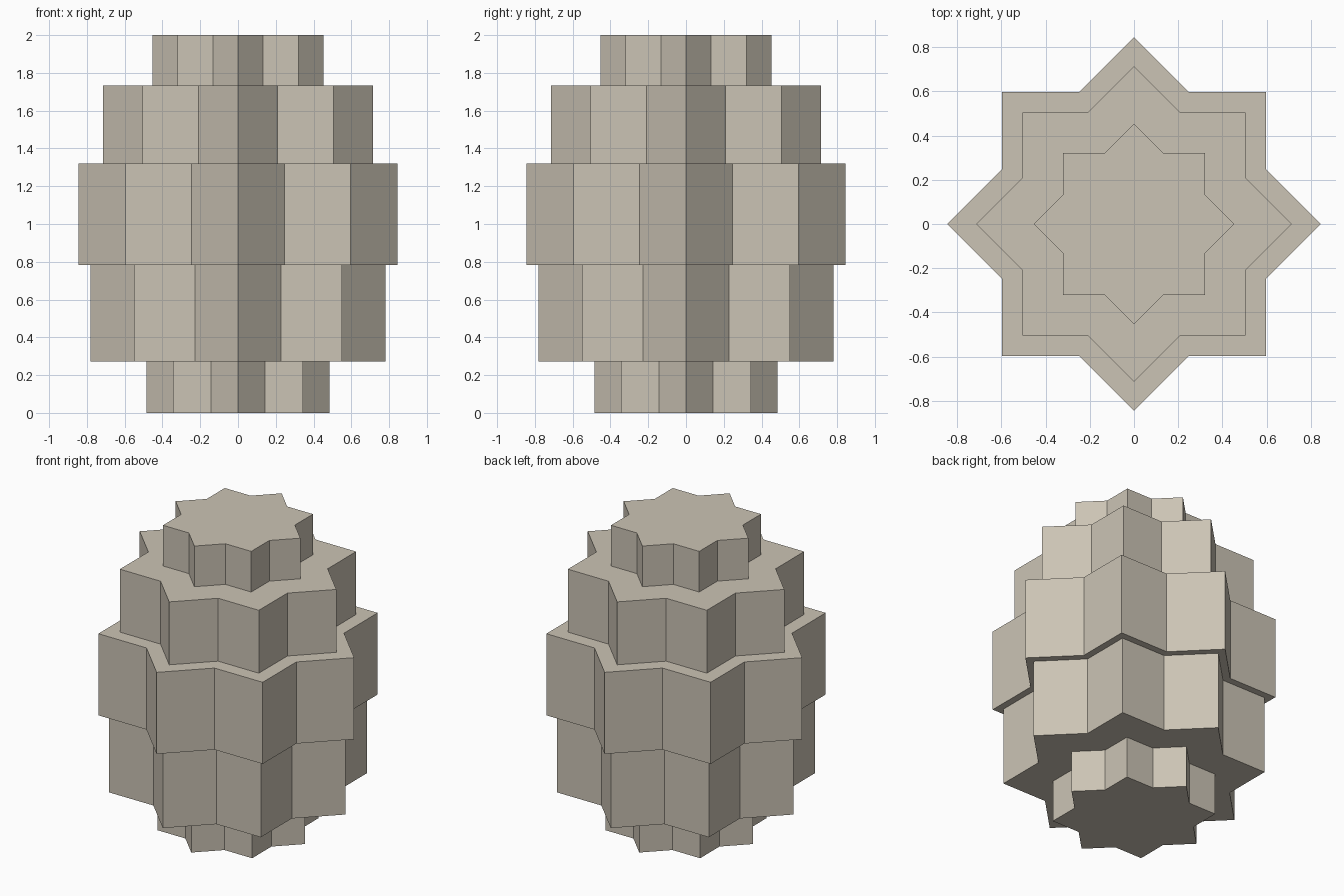
import bpy
import bmesh
from math import cos, sin, pi

cube = bpy.data.objects.get("Cube")
if cube:
    bpy.data.objects.remove(cube, do_unlink=True)

# One flat stone colour
stone = bpy.data.materials.new("warm_stone")
stone.use_nodes = True
colour = (0.60, 0.55, 0.46, 1.0)
stone.diffuse_color = colour
bsdf = stone.node_tree.nodes["Principled BSDF"]
bsdf.inputs["Base Color"].default_value = colour
bsdf.inputs["Roughness"].default_value = 0.8

POINTS = 8
# Notch radius of a star formed by two crossed squares
NOTCH = cos(pi / 4) / cos(pi / POINTS)


def star_tier(name, radius, bottom, top):
    """Eight-pointed star extruded between two heights."""
    bm = bmesh.new()
    outline = []
    for i in range(POINTS * 2):
        r = radius * (NOTCH if i % 2 else 1)
        a = i * pi / POINTS
        outline.append(bm.verts.new((r * cos(a), r * sin(a), bottom)))
    base = bm.faces.new(outline)
    cap = bmesh.ops.extrude_face_region(bm, geom=[base], use_keep_orig=True)
    raised = [v for v in cap["geom"] if isinstance(v, bmesh.types.BMVert)]
    bmesh.ops.translate(bm, verts=raised, vec=(0, 0, top - bottom))
    bmesh.ops.recalc_face_normals(bm, faces=bm.faces)
    mesh = bpy.data.meshes.new(name)
    bm.to_mesh(mesh)
    bm.free()
    mesh.materials.append(stone)
    obj = bpy.data.objects.new(name, mesh)
    bpy.context.collection.objects.link(obj)
    return obj


# Stacked tiers: name, tip radius, top height
tiers = [
    ("foot_tier", 0.485, 0.273),
    ("lower_tier", 0.78, 0.784),
    ("middle_tier", 0.844, 1.32),
    ("upper_tier", 0.714, 1.733),
    ("crown_tier", 0.453, 2.0),
]
floor = 0.0
for name, radius, top in tiers:
    star_tier(name, radius, floor, top)
    floor = top
